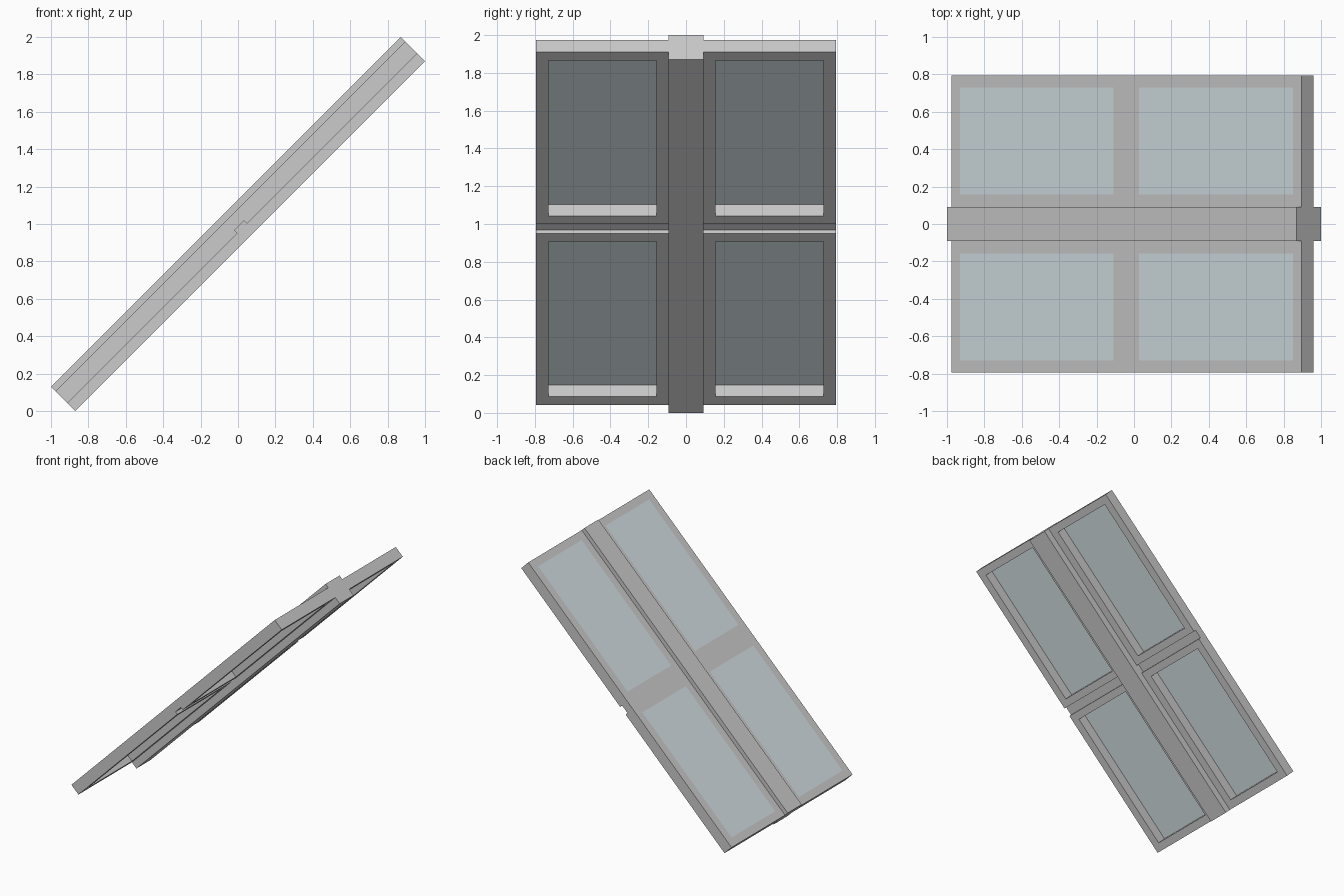
import bpy, bmesh, math
from mathutils import Matrix, Vector

if "Cube" in bpy.data.objects:
    bpy.data.objects.remove(bpy.data.objects["Cube"])

# Everything is laid out flat (x = up the slope, z = panel normal), then tilted 45 degrees
TILT = Matrix.Translation((0, 0, 1)) @ Matrix.Rotation(math.radians(-45), 4, 'Y')
HALF_LEN, HALF_WID = 1.3222, 0.795
BEAM = 0.092                      # half section of the square centre beam
BOTTOM, TOP = -0.034, 0.057       # frame thickness range
GLASS_LOW = 0.051
PANE_U = [(-1.258, -0.097), (0.095, 1.258)]
PANE_Y = (0.157, 0.729)

glass = bpy.data.materials.new("glass")
glass.diffuse_color = (0.66, 0.74, 0.77, 1)
glass.use_nodes = True
glass.node_tree.nodes["Principled BSDF"].inputs["Base Color"].default_value = glass.diffuse_color


def box(name, x, y, z, mat=None):
    lo, hi = Vector((x[0], y[0], z[0])), Vector((x[1], y[1], z[1]))
    bm = bmesh.new()
    bmesh.ops.create_cube(bm, size=1)
    for v in bm.verts:
        v.co = [a + (b - a) * (c + 0.5) for a, b, c in zip(lo, hi, v.co)]
    bm.transform(TILT)
    mesh = bpy.data.meshes.new(name)
    bm.to_mesh(mesh)
    bm.free()
    ob = bpy.data.objects.new(name, mesh)
    bpy.context.collection.objects.link(ob)
    if mat:
        mesh.materials.append(mat)
    return ob


def cut(target, cutter):
    cutter.hide_render = True
    mod = target.modifiers.new("cut", 'BOOLEAN')
    mod.operation, mod.solver, mod.object = 'DIFFERENCE', 'EXACT', cutter
    bpy.context.view_layer.objects.active = target
    bpy.ops.object.modifier_apply(modifier=mod.name)
    bpy.data.objects.remove(cutter)


def span(s, a, b):
    return tuple(sorted((s * a, s * b)))


# Centre beam
box("centre_beam", (-HALF_LEN, HALF_LEN), (-BEAM, BEAM), (-BEAM, BEAM))

for s, side in ((1, "back"), (-1, "front")):
    # Side frame with two openings and a groove across the underside
    frame = box(f"{side}_frame", (-HALF_LEN, HALF_LEN), span(s, BEAM, HALF_WID), (BOTTOM, TOP))
    for u in PANE_U:
        cut(frame, box("opening_cutter", u, span(s, *PANE_Y), (-0.2, 0.2)))
    cut(frame, box("groove_cutter", (-0.036, 0.035), span(s, 0, 1), (-0.2, -0.010)))
    # Glass panes flush with the upper face
    for u, row in zip(PANE_U, ("lower", "upper")):
        box(f"{side}_{row}_pane", u, span(s, *PANE_Y), (GLASS_LOW, TOP), glass)
